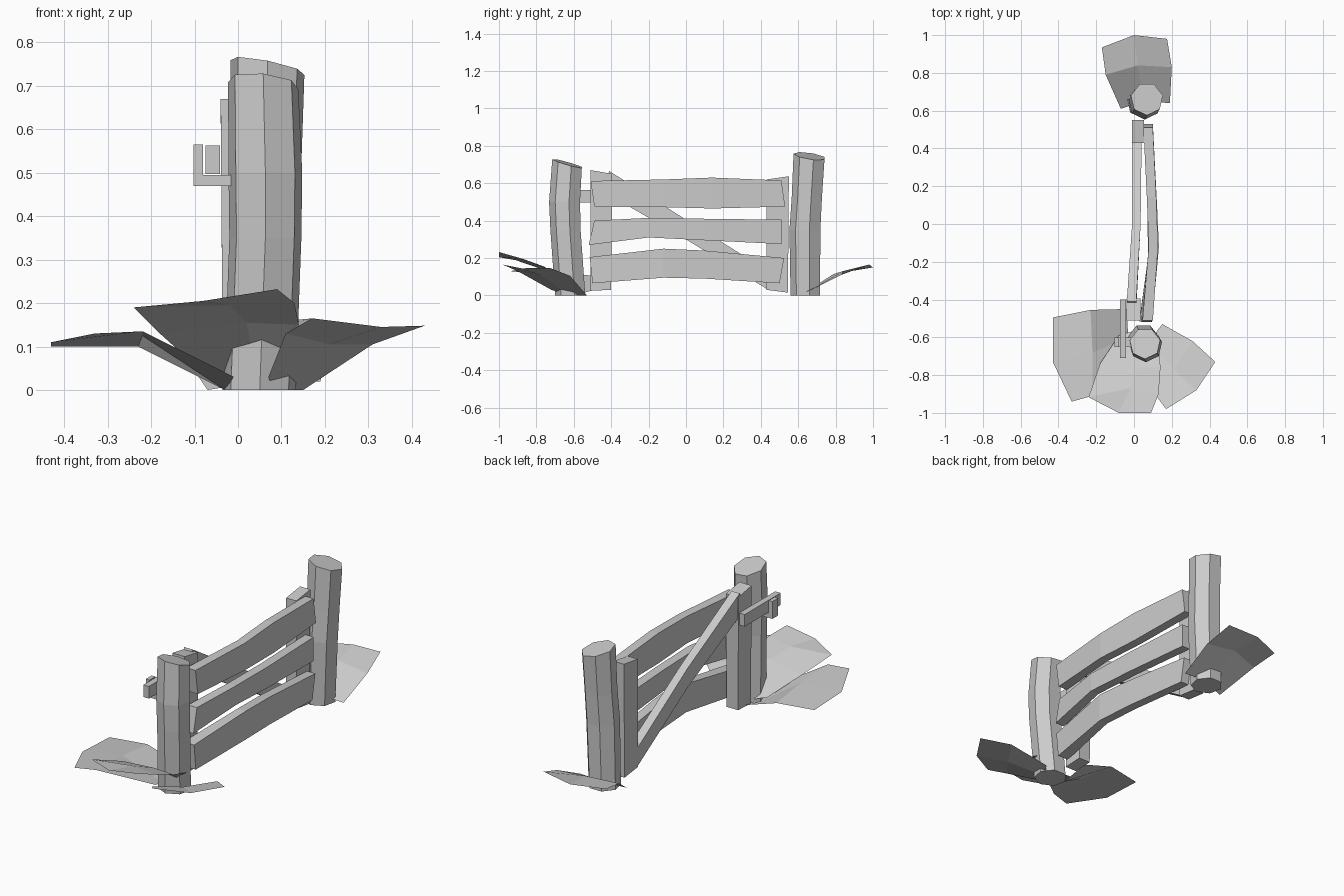
import bpy
import math


def mesh(name, verts, faces):
    me = bpy.data.meshes.new(name)
    me.from_pydata(verts, [], faces)
    me.update()
    ob = bpy.data.objects.new(name, me)
    bpy.context.collection.objects.link(ob)
    return ob


def loft(name, rings):
    """Closed solid through equal-sized rings of points."""
    n = len(rings[0])
    verts = [p for r in rings for p in r]
    faces = [(k * n + i, k * n + (i + 1) % n, (k + 1) * n + (i + 1) % n, (k + 1) * n + i)
             for k in range(len(rings) - 1) for i in range(n)]
    faces += [tuple(reversed(range(n))), tuple(range(len(verts) - n, len(verts)))]
    ob = mesh(name, verts, faces)
    bpy.context.view_layer.objects.active = ob
    bpy.ops.object.mode_set(mode='EDIT')
    bpy.ops.mesh.select_all(action='SELECT')
    bpy.ops.mesh.normals_make_consistent(inside=False)
    bpy.ops.object.mode_set(mode='OBJECT')
    return ob


def post(name, stations, tilt, sides=7):
    """Rough log: stations of (x, y, z, radius), the top cut on a slope."""
    rings = []
    for k, (cx, cy, cz, r) in enumerate(stations):
        ring = []
        for i in range(sides):
            a = -math.pi / 2 + i * 2 * math.pi / sides
            dx, dy = r * math.cos(a), r * math.sin(a)
            slope = tilt[0] * dx + tilt[1] * dy if k == len(stations) - 1 else 0
            ring.append((cx + dx, cy + dy, cz + slope))
        rings.append(ring)
    return loft(name, rings)


def board_y(name, stations):
    """Board running along y: stations of (y top, y bottom, z0, z1, x0, x1)."""
    return loft(name, [[(x0, yb, z0), (x1, yb, z0), (x1, yt, z1), (x0, yt, z1)]
                       for yt, yb, z0, z1, x0, x1 in stations])


def board_z(name, stations):
    """Upright board: stations of (z at y0, z at y1, y0, y1, x0, x1)."""
    return loft(name, [[(x0, y0, za), (x1, y0, za), (x1, y1, zb), (x0, y1, zb)]
                       for za, zb, y0, y1, x0, x1 in stations])


def sheet(name, rows):
    """Thin leaf from rows of points."""
    n = len(rows[0])
    faces = [(r * n + c, r * n + c + 1, (r + 1) * n + c + 1, (r + 1) * n + c)
             for r in range(len(rows) - 1) for c in range(n - 1)]
    return mesh(name, [p for r in rows for p in r], faces)


# Posts
post("front_post", [(0.05, -0.615, 0, 0.085), (0.063, -0.64, 0.35, 0.085),
                    (0.063, -0.645, 0.5, 0.087), (0.058, -0.632, 0.705, 0.083)], (-0.1, -0.28))
post("back_post", [(0.045, 0.642, 0, 0.083), (0.057, 0.64, 0.35, 0.087),
                   (0.063, 0.65, 0.52, 0.085), (0.068, 0.662, 0.745, 0.087)], (-0.2, -0.15))

# Gate rails
board_y("top_rail", [(-0.51, -0.49, 0.475, 0.612, 0.045, 0.10), (-0.12, -0.12, 0.472, 0.62, 0.078, 0.127),
                     (0.14, 0.14, 0.465, 0.63, 0.068, 0.118), (0.51, 0.53, 0.475, 0.615, 0.05, 0.10)])
board_y("middle_rail", [(-0.49, -0.52, 0.27, 0.40, 0.04, 0.095), (-0.2, -0.2, 0.31, 0.415, 0.075, 0.125),
                        (0.1, 0.1, 0.295, 0.41, 0.07, 0.12), (0.51, 0.51, 0.275, 0.405, 0.05, 0.10)])
board_y("bottom_rail", [(-0.515, -0.50, 0.065, 0.205, 0.03, 0.095), (-0.12, -0.12, 0.095, 0.25, 0.082, 0.132),
                        (0.1, 0.1, 0.09, 0.24, 0.072, 0.122), (0.525, 0.50, 0.065, 0.20, 0.05, 0.10)])

# Gate uprights and diagonal brace
board_z("front_upright", [(0.025, 0.03, -0.51, -0.40, -0.035, 0.035), (0.67, 0.65, -0.51, -0.395, -0.04, 0.035)])
board_z("back_upright", [(0.03, 0.015, 0.43, 0.545, -0.01, 0.052), (0.62, 0.637, 0.43, 0.55, -0.01, 0.052)])
board_y("diagonal_brace", [(-0.41, -0.45, 0.56, 0.665, -0.038, 0.012), (0.0, 0.0, 0.30, 0.405, -0.01, 0.035),
                           (0.44, 0.44, 0.03, 0.13, -0.01, 0.04)])

# Latch bar and its bracket
board_y("latch_bar", [(y, y, 0.497, 0.563, -0.075, -0.042) for y in (-0.71, -0.40)])
loft("latch_bracket", [[(-0.102, y, 0.47), (-0.015, y, 0.47), (-0.015, y, 0.495), (-0.08, y, 0.495),
                        (-0.08, y, 0.565), (-0.102, y, 0.565)] for y in (-0.65, -0.60)])

# Leaves round the posts
sheet("left_leaf", [
    [(-0.01, -0.70, 0.03), (-0.03, -0.60, 0.0), (-0.04, -0.45, 0.04)],
    [(-0.22, -0.91, 0.135), (-0.22, -0.68, 0.125), (-0.23, -0.455, 0.10)],
    [(-0.33, -0.94, 0.13), (-0.43, -0.73, 0.11), (-0.43, -0.495, 0.10)]])
sheet("front_leaf", [
    [(-0.08, -0.59, 0.04), (0.05, -0.55, 0.0), (0.13, -0.60, 0.10)],
    [(-0.18, -0.74, 0.13), (0.02, -0.76, 0.155), (0.14, -0.76, 0.15)],
    [(-0.24, -0.915, 0.19), (-0.02, -0.87, 0.195), (0.13, -0.90, 0.20)],
    [(-0.235, -0.92, 0.19), (-0.08, -1.0, 0.205), (0.09, -1.0, 0.232)]])
sheet("right_leaf", [
    [(0.07, -0.72, 0.03), (0.08, -0.62, 0.0), (0.15, -0.53, 0.0)],
    [(0.11, -0.90, 0.13), (0.21, -0.77, 0.105), (0.31, -0.62, 0.105)],
    [(0.17, -0.98, 0.165), (0.33, -0.88, 0.145), (0.43, -0.73, 0.148)]])
sheet("back_leaf", [
    [(-0.07, 0.61, 0.0), (0.05, 0.65, 0.02), (0.19, 0.64, 0.02)],
    [(-0.15, 0.79, 0.115), (0.02, 0.84, 0.13), (0.20, 0.83, 0.11)],
    [(-0.17, 0.935, 0.145), (0.0, 1.0, 0.15), (0.175, 0.98, 0.165)]])
